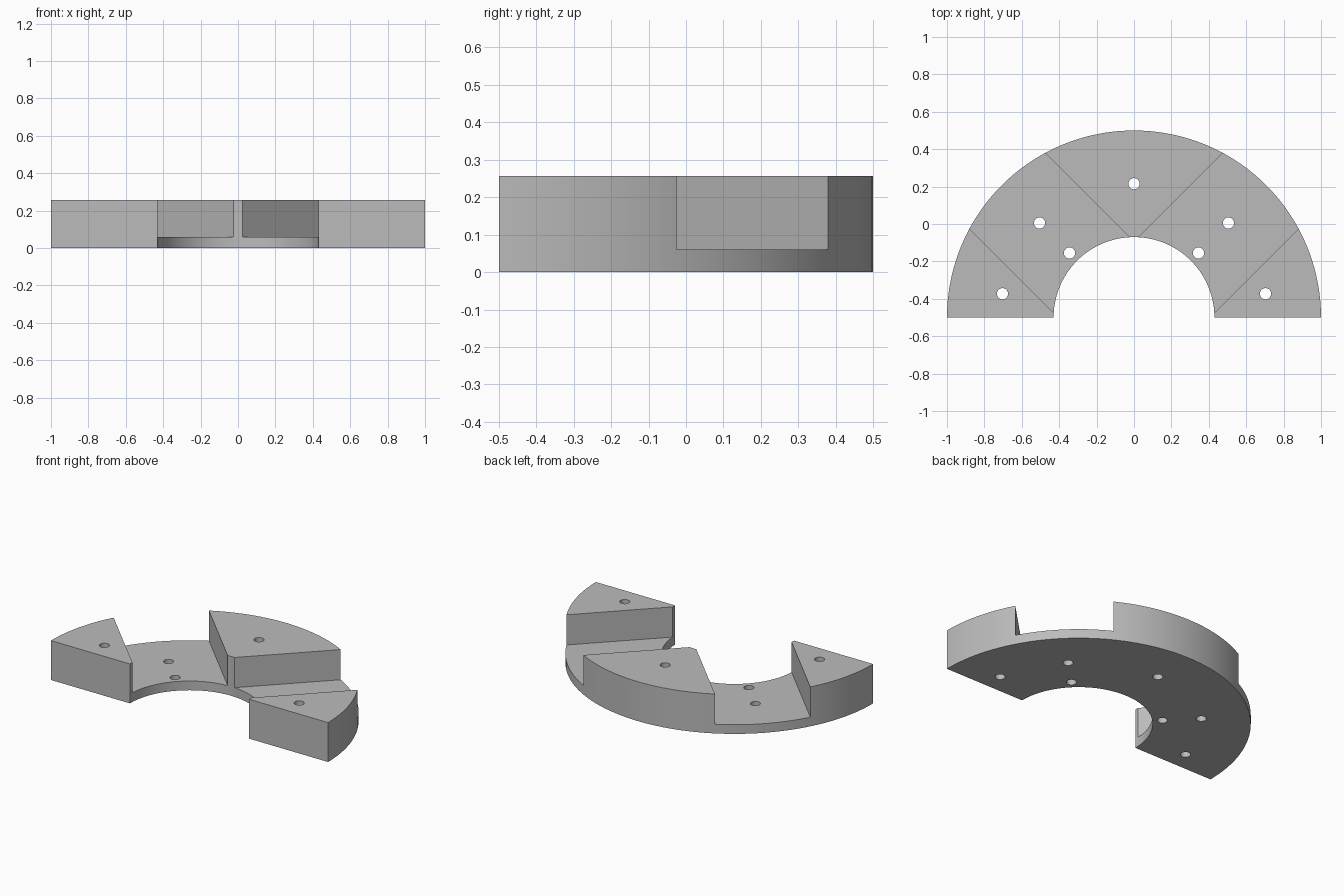
import bpy
import bmesh
import math
from mathutils import Matrix, Vector

OUTER, INNER = 1.0, 0.43
HEIGHT, FLOOR = 0.257, 0.06
CENTRE_Y = -0.5
CHANNEL = 0.572
HOLE = 0.03
STEPS = 72

if "Cube" in bpy.data.objects:
    bpy.data.objects.remove(bpy.data.objects["Cube"], do_unlink=True)

grey = bpy.data.materials.new("plain grey")
grey.use_nodes = True
colour = (0.5, 0.5, 0.5, 1)
grey.diffuse_color = colour
grey.node_tree.nodes["Principled BSDF"].inputs["Base Color"].default_value = colour


def make_object(name, bm):
    bmesh.ops.recalc_face_normals(bm, faces=bm.faces)
    mesh = bpy.data.meshes.new(name)
    bm.to_mesh(mesh)
    bm.free()
    mesh.materials.append(grey)
    obj = bpy.data.objects.new(name, mesh)
    bpy.context.collection.objects.link(obj)
    return obj


def arc(radius):
    angles = [math.pi * i / STEPS for i in range(STEPS + 1)]
    return [(radius * math.cos(a), CENTRE_Y + radius * math.sin(a), 0) for a in angles]


# Half ring body, extruded from its outline
bm = bmesh.new()
outline = bm.faces.new([bm.verts.new(p) for p in arc(OUTER) + arc(INNER)[::-1]])
raised = bmesh.ops.extrude_face_region(bm, geom=[outline])
bmesh.ops.translate(bm, vec=(0, 0, HEIGHT),
                    verts=[v for v in raised["geom"] if isinstance(v, bmesh.types.BMVert)])
body = make_object("slotted_half_ring", bm)

cutters = []

# Two radial channels on the diagonals
for name, angle in (("left_channel_cutter", 45), ("right_channel_cutter", 135)):
    bm = bmesh.new()
    bmesh.ops.create_cube(bm, size=1)
    bmesh.ops.scale(bm, vec=(1.2, CHANNEL, 1), verts=bm.verts)
    bmesh.ops.translate(bm, vec=(0.7, 0, FLOOR + 0.5), verts=bm.verts)
    turn = Matrix.Translation((0, CENTRE_Y, 0)) @ Matrix.Rotation(math.radians(angle), 4, "Z")
    bmesh.ops.transform(bm, matrix=turn, verts=bm.verts)
    cutters.append(make_object(name, bm))

# Vertical bolt holes, mirrored left and right
side_holes = [(0.505, 0.005), (0.345, -0.155), (0.703, -0.373)]
holes = [(0, 0.215)] + [(s * x, y) for x, y in side_holes for s in (1, -1)]
bm = bmesh.new()
for x, y in holes:
    bmesh.ops.create_cone(bm, cap_ends=True, segments=32, radius1=HOLE, radius2=HOLE,
                          depth=1, matrix=Matrix.Translation(Vector((x, y, 0.1))))
cutters.append(make_object("hole_cutter", bm))

# Cut the body, then drop the cutters
for cutter in cutters:
    cutter.hide_render = True
    cut = body.modifiers.new(cutter.name, "BOOLEAN")
    cut.operation = "DIFFERENCE"
    cut.solver = "EXACT"
    cut.object = cutter

bpy.context.view_layer.objects.active = body
body.select_set(True)
for cut in list(body.modifiers):
    bpy.ops.object.modifier_apply(modifier=cut.name)
for cutter in cutters:
    bpy.data.objects.remove(cutter, do_unlink=True)

bpy.ops.object.shade_smooth_by_angle(angle=math.radians(30))
